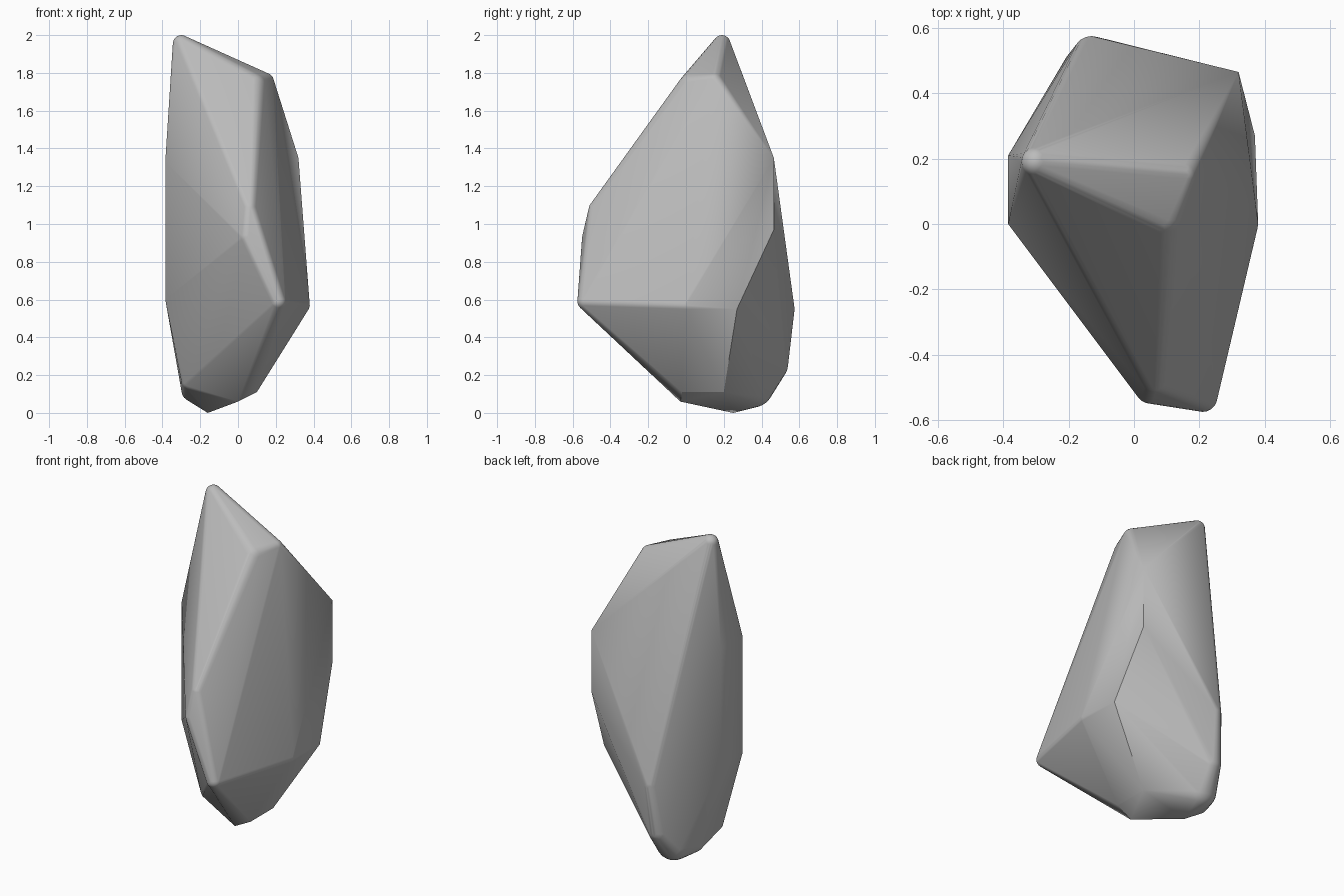
import bpy, bmesh, math
from mathutils import Vector

cube = bpy.data.objects.get("Cube")
if cube:
    bpy.data.objects.remove(cube, do_unlink=True)

# Plain grey stone
stone = bpy.data.materials.new("grey stone")
stone.use_nodes = True
grey = (0.5, 0.5, 0.5, 1)
stone.diffuse_color = grey
stone.node_tree.nodes["Principled BSDF"].inputs["Base Color"].default_value = grey

# Worn corners: centre and rounding radius
worn = [
    (-.30, .19, 1.955, .045),                            # peak
    (.08, .03, 1.73, .07), (.145, .15, 1.755, .045),     # shoulder
    (.06, -.475, 1.08, .04), (.05, -.505, .93, .045),    # front ridge
    (.21, -.53, .59, .045), (.34, 0, .57, .04),          # belly
    (-.13, .52, .55, .055), (-.15, .47, .25, .07),       # back bulge
    (-.17, .36, .13, .10), (-.24, .27, .12, .06), (-.25, .08, .17, .05),
]
# Crisp corners
crisp = [(.32, .465, 1.35), (.32, .465, .97), (.37, .27, .55),
         (-.16, .25, 0), (0, -.03, .06), (.1, .2, .11), (.1, -.02, .11)]
crisp += [(-.385, y, z) for y in (0, .21) for z in (.6, 1.33)]

# Wrap all corners in one convex skin
bm = bmesh.new()
ball = bmesh.new()
bmesh.ops.create_icosphere(ball, subdivisions=3, radius=1)
for x, y, z, r in worn:
    for v in ball.verts:
        bm.verts.new(Vector((x, y, z)) + v.co * r)
ball.free()
for p in crisp:
    bm.verts.new(p)
bmesh.ops.convex_hull(bm, input=bm.verts[:], use_existing_faces=False)
bmesh.ops.delete(bm, geom=[v for v in bm.verts if not v.link_faces], context='VERTS')
bmesh.ops.recalc_face_normals(bm, faces=bm.faces[:])

mesh = bpy.data.meshes.new("rock")
bm.to_mesh(mesh)
bm.free()
mesh.materials.append(stone)
rock = bpy.data.objects.new("rock", mesh)
bpy.context.collection.objects.link(rock)
bpy.context.view_layer.objects.active = rock
rock.select_set(True)
bpy.ops.object.shade_smooth_by_angle(angle=math.radians(30))
